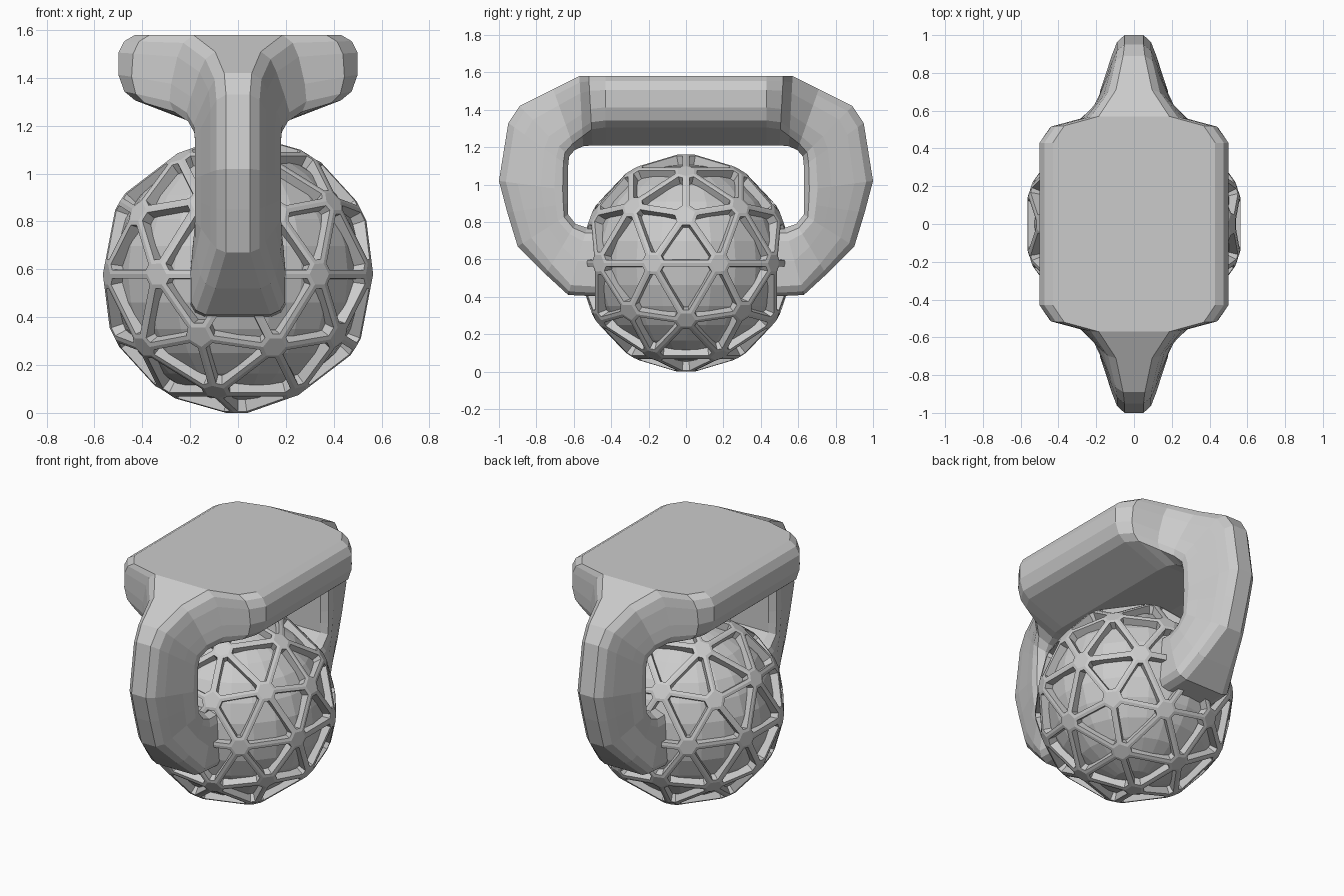
import bpy, bmesh
from mathutils import Vector

if "Cube" in bpy.data.objects:
    bpy.data.objects.remove(bpy.data.objects["Cube"])

CENTRE_Z = 0.58


def make_object(name, bm, z=0.0):
    bmesh.ops.recalc_face_normals(bm, faces=bm.faces[:])
    mesh = bpy.data.meshes.new(name)
    bm.to_mesh(mesh)
    bm.free()
    obj = bpy.data.objects.new(name, mesh)
    obj.location.z = z
    bpy.context.collection.objects.link(obj)
    return obj


# Ball lattice: icosphere with flat hubs at the vertices and recessed cells
bm = bmesh.new()
bmesh.ops.create_icosphere(bm, subdivisions=2, radius=0.594)
bmesh.ops.bevel(bm, geom=bm.verts[:], offset=0.052, offset_type='OFFSET',
                segments=1, profile=0.5, affect='VERTICES')
# hubs point straight along a vertex and have near-equal sides; cells do not
cells = []
for f in bm.faces:
    lengths = [e.calc_length() for e in f.edges]
    if max(lengths) > 2 * min(lengths):
        cells.append(f)
bmesh.ops.inset_individual(bm, faces=cells, thickness=0.018, depth=0.0, use_even_offset=True)
bmesh.ops.inset_individual(bm, faces=cells, thickness=0.010, depth=-0.06, use_even_offset=True)
make_object("ball_lattice", bm, CENTRE_Z)

# Inner core, bulging through the floor of each cell
bm = bmesh.new()
bmesh.ops.create_uvsphere(bm, u_segments=24, v_segments=14, radius=0.53)
make_object("ball_core", bm, CENTRE_Z)

# Handle half-sections: (fraction from outer to inner side, half width)
FOOT = [(0, .14), (.05, .18), (.14, .20), (.5, .20), (.8, .19), (.92, .175), (1, .12)]
ARM = [(0, .05), (.10, .09), (.27, .115), (.6, .155), (.80, .18), (.92, .178), (1, .14)]
PLATE = [(0, .43), (.07, .475), (.20, .50), (.45, .50), (.64, .475), (.74, .43), (1, .18)]

# Handle stations: outer (y, z), inner (y, z), two sections and their blend
STATIONS = [
    ((.42, .40), (.42, .77), FOOT, ARM, 0),
    ((.63, .41), (.53, .77), FOOT, ARM, 0.05),
    ((.75, .52), (.59, .79), FOOT, ARM, 0.5),
    ((.90, .67), (.63, .84), FOOT, ARM, 1),
    ((.955, .85), (.63, .90), FOOT, ARM, 1),
    ((1.0, 1.02), (.63, .97), FOOT, ARM, 1),
    ((.95, 1.33), (.63, 1.10), ARM, PLATE, 0),
    ((.89, 1.42), (.625, 1.15), ARM, PLATE, 0.02),
    ((.71, 1.51), (.595, 1.185), ARM, PLATE, 0.12),
    ((.57, 1.58), (.55, 1.205), ARM, PLATE, 0.36),
    ((.52, 1.58), (.50, 1.21), ARM, PLATE, 0.84),
    ((.43, 1.58), (.43, 1.21), ARM, PLATE, 1),
]


def add_ring(bm, station, side):
    outer, inner, sec_a, sec_b, k = station
    half = []
    for (ta, wa), (tb, wb) in zip(sec_a, sec_b):
        t, w = ta + (tb - ta) * k, wa + (wb - wa) * k
        y, z = Vector(outer).lerp(Vector(inner), t)
        half.append((w, side * y, z))
    loop = half + [(-x, y, z) for x, y, z in reversed(half)]
    return [bm.verts.new(co) for co in loop]


# Handle: one continuous sweep from the back foot over the plate to the front foot
bm = bmesh.new()
rings = [add_ring(bm, s, 1) for s in STATIONS]
rings += [add_ring(bm, s, -1) for s in reversed(STATIONS)]
for a, b in zip(rings, rings[1:]):
    n = len(a)
    for i in range(n):
        j = (i + 1) % n
        bm.faces.new((a[i], a[j], b[j], b[i]))
bm.faces.new(rings[0])
bm.faces.new(rings[-1])
make_object("carry_handle", bm)
